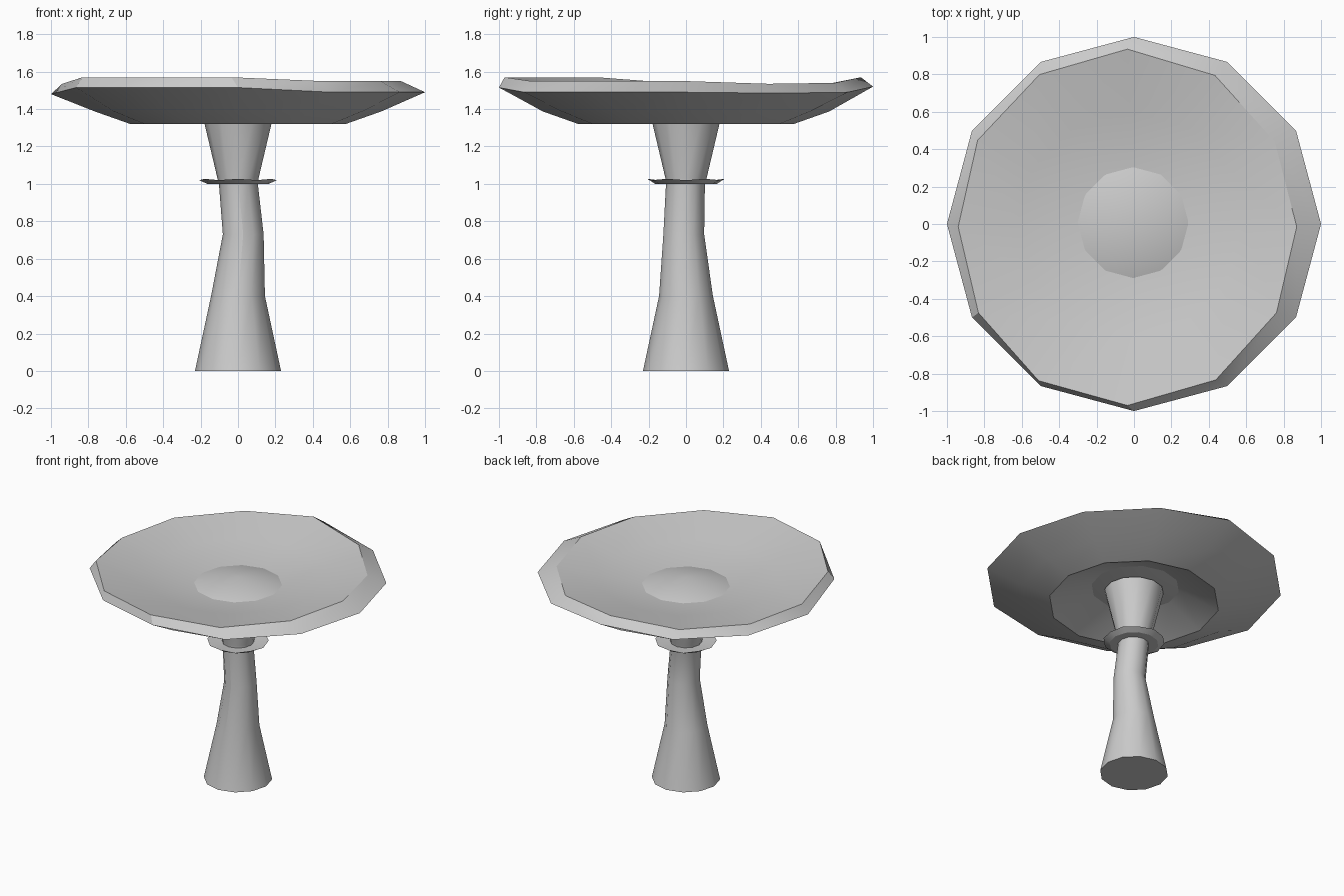
import bpy, bmesh
from math import cos, sin, pi, radians

if "Cube" in bpy.data.objects:
    bpy.data.objects.remove(bpy.data.objects["Cube"])

N = 12


def ring(r, z, cx=0.0, cy=0.0):
    """One 12-sided ring; r and z may be a number or a list of 12."""
    rs = r if isinstance(r, list) else [r] * N
    zs = z if isinstance(z, list) else [z] * N
    return [(cx + rs[i] * cos(2 * pi * i / N), cy + rs[i] * sin(2 * pi * i / N), zs[i])
            for i in range(N)]


def loft(name, rings, start=None, end=None, caps=False):
    """Skin rings in order; close with apex points or flat caps."""
    bm = bmesh.new()
    loops = [[bm.verts.new(p) for p in r] for r in rings]
    for a, b in zip(loops, loops[1:]):
        for i in range(N):
            j = (i + 1) % N
            bm.faces.new((a[i], a[j], b[j], b[i]))
    if start:
        v = bm.verts.new(start)
        for i in range(N):
            bm.faces.new((v, loops[0][(i + 1) % N], loops[0][i]))
    if end:
        v = bm.verts.new(end)
        for i in range(N):
            bm.faces.new((v, loops[-1][i], loops[-1][(i + 1) % N]))
    if caps:
        bm.faces.new(loops[0][::-1])
        bm.faces.new(loops[-1])
    me = bpy.data.meshes.new(name)
    bm.to_mesh(me)
    bm.free()
    ob = bpy.data.objects.new(name, me)
    bpy.context.collection.objects.link(ob)
    bpy.ops.object.select_all(action='DESELECT')
    ob.select_set(True)
    bpy.context.view_layer.objects.active = ob
    bpy.ops.object.shade_smooth_by_angle(angle=radians(30))
    return ob


# Stem: flared foot, slightly bent waist, widening into the cap
loft("stem", [ring(0.23, 0), ring(0.144, 0.4), ring(0.109, 0.73, 0.028, -0.012),
              ring(0.104, 1.0, 0.002, -0.003), ring(0.11, 1.03), ring(0.2, 1.41)],
     caps=True)

# Skirt: thin upturned collar around the stem
loft("skirt", [ring(0.1, 1.0), ring(0.165, 1.0),
               ring(0.207, [1.02, 1.027] * 6), ring(0.1, 1.012)])

# Cap: uneven rim, upturned bowl on top, domed hollow underneath
edge_z = [1.49, 1.485, 1.49, 1.52, 1.49, 1.48, 1.48, 1.515, 1.515, 1.515, 1.49, 1.49]
lip_z = [1.55, 1.535, 1.54, 1.57, 1.54, 1.535, 1.535, 1.57, 1.57, 1.57, 1.55, 1.55]
lip_r = [0.905, 0.91, 0.935, 0.95, 0.94, 0.925, 0.905, 0.92, 0.95, 0.955, 0.945, 0.92]
loft("cap", [ring(0.31, 1.433, 0, 0.015), ring(0.575, 1.32), ring(0.765, 1.387),
             ring(1.0, edge_z), ring(lip_r, lip_z, -0.035, -0.015),
             ring(0.6, 1.487, -0.02, 0)],
     start=(0, 0, 1.49), end=(0, 0, 1.385))
